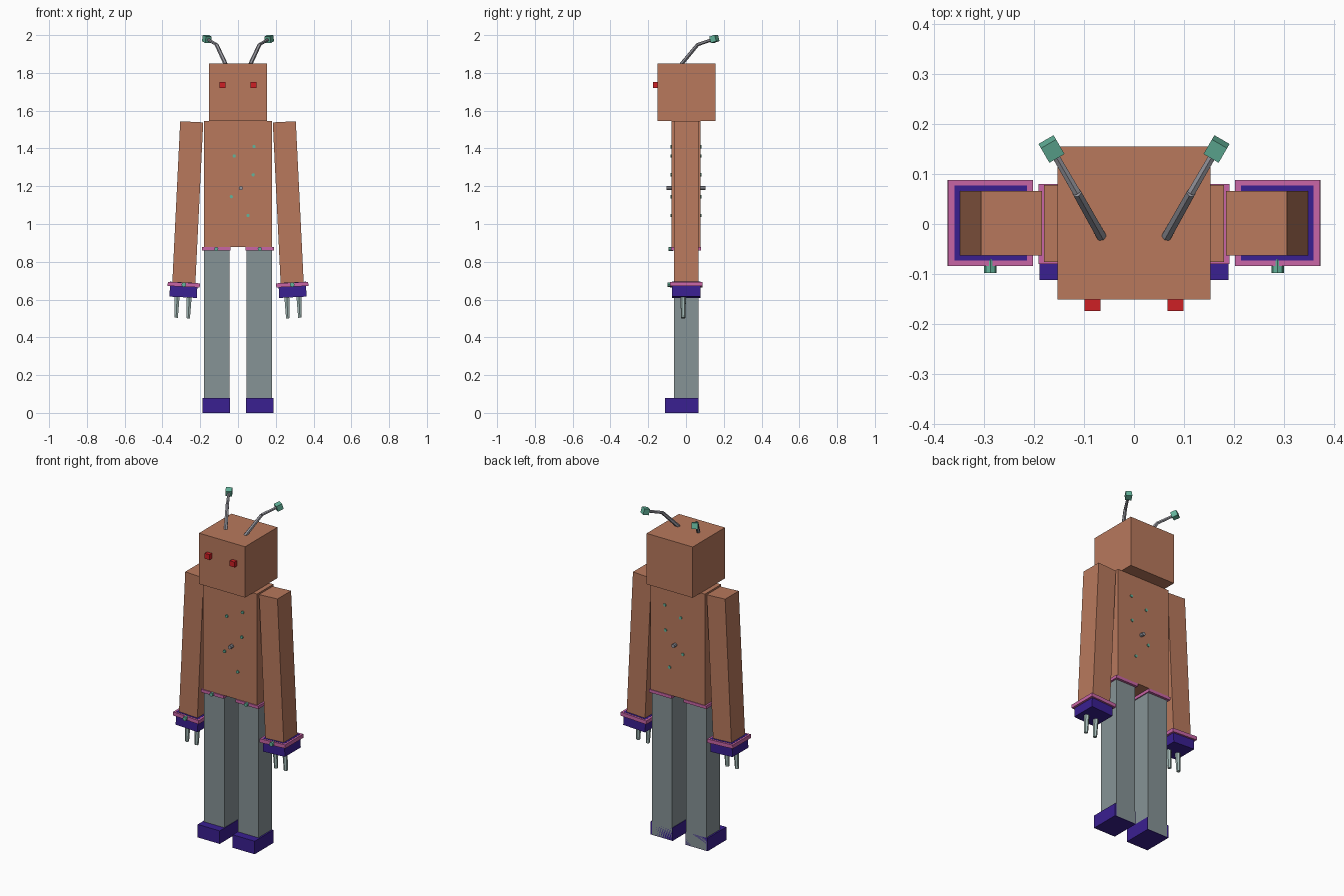
import bpy, bmesh, math
from mathutils import Matrix, Vector

if "Cube" in bpy.data.objects:
    bpy.data.objects.remove(bpy.data.objects["Cube"])

def material(name, rgb):
    m = bpy.data.materials.new(name)
    m.diffuse_color = (*rgb, 1)
    m.use_nodes = True
    m.node_tree.nodes["Principled BSDF"].inputs["Base Color"].default_value = m.diffuse_color
    return m

BROWN = material("clay brown", (0.48, 0.19, 0.108))
GREY = material("trouser grey", (0.24, 0.292, 0.305))
BLUE = material("deep blue", (0.042, 0.014, 0.283))
PINK = material("trim pink", (0.58, 0.13, 0.38))
TEAL = material("bead teal", (0.127, 0.456, 0.328))
PALE = material("finger grey", (0.376, 0.5, 0.48))
RED = material("eye red", (0.61, 0.014, 0.018))
STEEL = material("antenna grey", (0.305, 0.305, 0.342))

def finish(bm, name, mat, matrix):
    bm.transform(matrix)
    bmesh.ops.recalc_face_normals(bm, faces=bm.faces)
    mesh = bpy.data.meshes.new(name)
    bm.to_mesh(mesh)
    bm.free()
    mesh.materials.append(mat)
    ob = bpy.data.objects.new(name, mesh)
    bpy.context.collection.objects.link(ob)
    return ob

def box(name, mat, x, y, z, matrix=Matrix()):
    """Box from (min, max) pairs, then moved by matrix."""
    bm = bmesh.new()
    bmesh.ops.create_cube(bm, size=1)
    for v in bm.verts:
        v.co = Vector([sum(r) / 2 + c * (r[1] - r[0]) for r, c in zip((x, y, z), v.co)])
    return finish(bm, name, mat, matrix)

def rod(name, mat, a, b, r1, r2, sides=6, matrix=Matrix()):
    """Tapered prism from point a to point b."""
    a, b = Vector(a), Vector(b)
    bm = bmesh.new()
    bmesh.ops.create_cone(bm, cap_ends=True, segments=sides, radius1=r1, radius2=r2,
                          depth=(b - a).length)
    turn = (b - a).to_track_quat('Z', 'Y').to_matrix().to_4x4()
    return finish(bm, name, mat, matrix @ Matrix.Translation((a + b) / 2) @ turn)

# Head and torso
box("head", BROWN, (-0.153, 0.153), (-0.151, 0.155), (1.545, 1.85))
box("torso", BROWN, (-0.18, 0.18), (-0.076, 0.078), (0.878, 1.545))

# Studs passing right through the torso
for x, z in ((0.085, 1.41), (-0.02, 1.36), (0.08, 1.26), (-0.035, 1.145), (0.053, 1.045)):
    rod("torso_stud", TEAL, (x, -0.083, z), (x, 0.083, z), 0.009, 0.009, 8)
rod("torso_knob", STEEL, (0.015, -0.102, 1.19), (0.015, 0.102, 1.19), 0.011, 0.011, 8)

for s, side in ((-1, "left"), (1, "right")):
    def span(a, b):
        return tuple(sorted((s * a, s * b)))

    # Eyes
    box(side + "_eye", RED, span(0.067, 0.099), (-0.174, -0.14), (1.72, 1.752))

    # Antennae: two rods and a cube tip lined up with the outer rod
    base, bend, tip = [Vector((s * x, y, z)) for x, y, z in
                       ((0.065, -0.025, 1.845), (0.114, 0.062, 1.95), (0.165, 0.15, 1.98))]
    rod(side + "_antenna_lower", STEEL, base, bend, 0.011, 0.010)
    rod(side + "_antenna_upper", STEEL, bend, tip, 0.009, 0.008)
    aim = (tip - bend).to_track_quat('Z', 'Y').to_matrix().to_4x4()
    h = (-0.0175, 0.0175)
    box(side + "_antenna_tip", TEAL, h, h, h, Matrix.Translation(tip) @ aim)

    # Legs, waist trim and feet
    box(side + "_leg", GREY, span(0.046, 0.18), (-0.064, 0.065), (0.002, 0.879))
    box(side + "_foot", BLUE, span(0.043, 0.189), (-0.112, 0.065), (0, 0.078))
    box(side + "_waist_trim", PINK, span(0.04, 0.191), (-0.08, 0.08), (0.859, 0.877))
    rod(side + "_waist_bead", TEAL, (s * 0.115, -0.092, 0.868), (s * 0.115, -0.07, 0.868),
        0.011, 0.011, 8)

    # Arms hang outwards; local z runs down from the shoulder
    arm = Matrix.Translation((s * 0.245, 0, 1.541)) @ Matrix.Rotation(-s * math.radians(2.8), 4, 'Y')
    box(side + "_arm", BROWN, (-0.061, 0.061), (-0.063, 0.066), (-0.855, 0), arm)
    box(side + "_cuff", PINK, (-0.085, 0.085), (-0.084, 0.088), (-0.874, -0.852), arm)
    box(side + "_hand", BLUE, (-0.0725, 0.0725), (-0.073, 0.077), (-0.93, -0.851), arm)
    rod(side + "_cuff_bead", TEAL, (0, -0.098, -0.863), (0, -0.07, -0.863), 0.0125, 0.0125, 8, arm)
    for x in (-0.032, 0.032):
        rod(side + "_finger", PALE, (x, -0.015, -0.925), (x, -0.015, -1.04), 0.015, 0.011, 6, arm)
